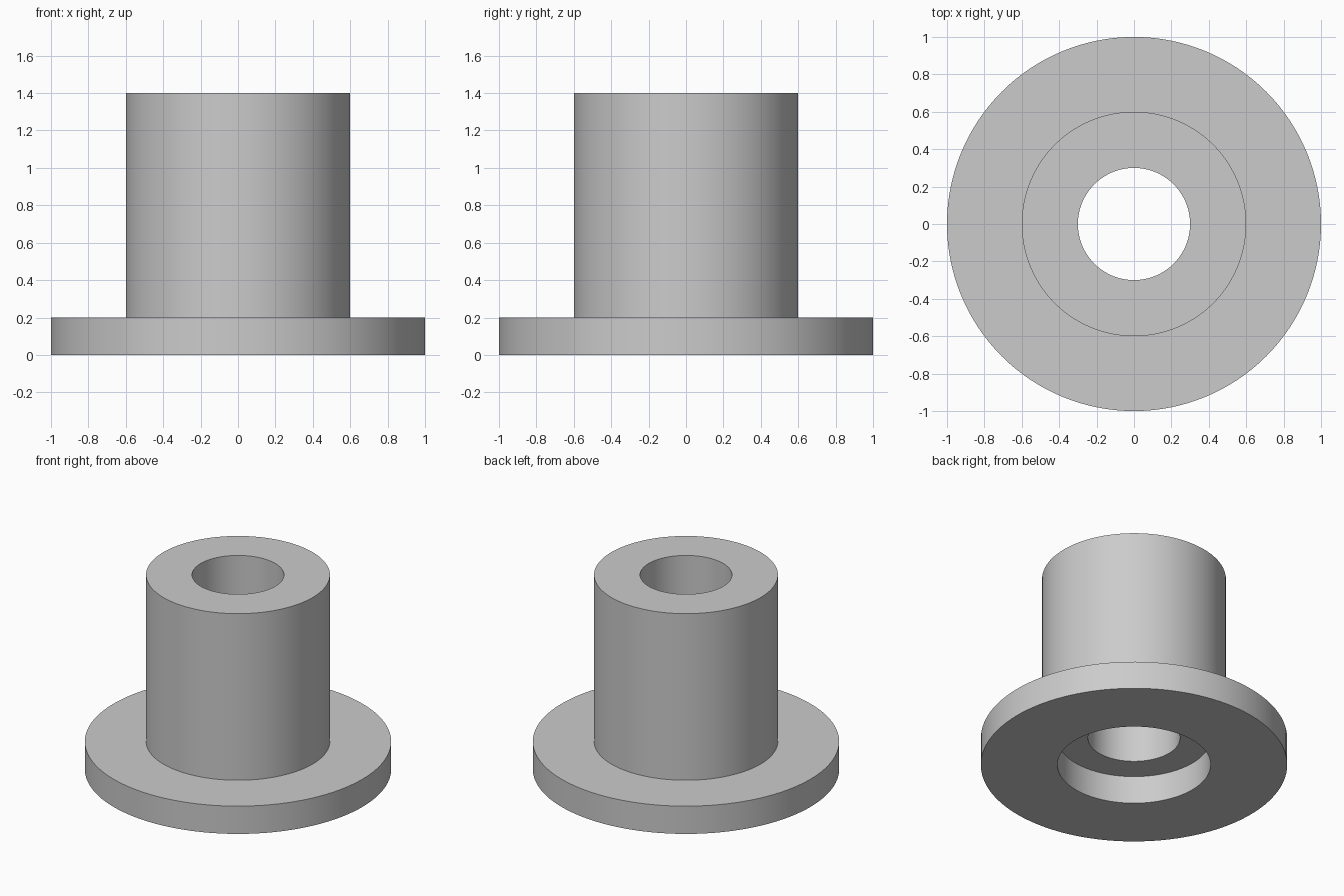
import bpy
import bmesh
import math

SEGMENTS = 128

cube = bpy.data.objects.get("Cube")
if cube:
    bpy.data.objects.remove(cube, do_unlink=True)

# Plain grey finish
grey = bpy.data.materials.new("light_grey")
grey.use_nodes = True
colour = (0.6, 0.6, 0.6, 1.0)
grey.diffuse_color = colour
grey.node_tree.nodes["Principled BSDF"].inputs["Base Color"].default_value = colour


def lathe(name, profile, material):
    """Revolve a closed (radius, height) profile around the z axis."""
    bm = bmesh.new()
    verts = [bm.verts.new((r, 0, z)) for r, z in profile]
    edges = [bm.edges.new((v, verts[(i + 1) % len(verts)])) for i, v in enumerate(verts)]
    bmesh.ops.spin(bm, geom=verts + edges, cent=(0, 0, 0), axis=(0, 0, 1),
                   angle=math.tau, steps=SEGMENTS, use_merge=True)
    bmesh.ops.remove_doubles(bm, verts=bm.verts, dist=0.0001)
    bmesh.ops.recalc_face_normals(bm, faces=bm.faces)
    mesh = bpy.data.meshes.new(name)
    bm.to_mesh(mesh)
    bm.free()
    mesh.materials.append(material)
    obj = bpy.data.objects.new(name, mesh)
    bpy.context.collection.objects.link(obj)
    bpy.ops.object.select_all(action='DESELECT')
    obj.select_set(True)
    bpy.context.view_layer.objects.active = obj
    bpy.ops.object.shade_smooth_by_angle(angle=math.radians(30))
    return obj


# Flange, sleeve, through bore and recess under the flange
flange_radius, sleeve_radius, bore_radius, recess_radius = 1.0, 0.6, 0.3, 0.5
flange_height, total_height, recess_depth = 0.2, 1.4, 0.2

lathe("flanged_bushing", [
    (recess_radius, 0),
    (flange_radius, 0),
    (flange_radius, flange_height),
    (sleeve_radius, flange_height),
    (sleeve_radius, total_height),
    (bore_radius, total_height),
    (bore_radius, recess_depth),
    (recess_radius, recess_depth),
], grey)
